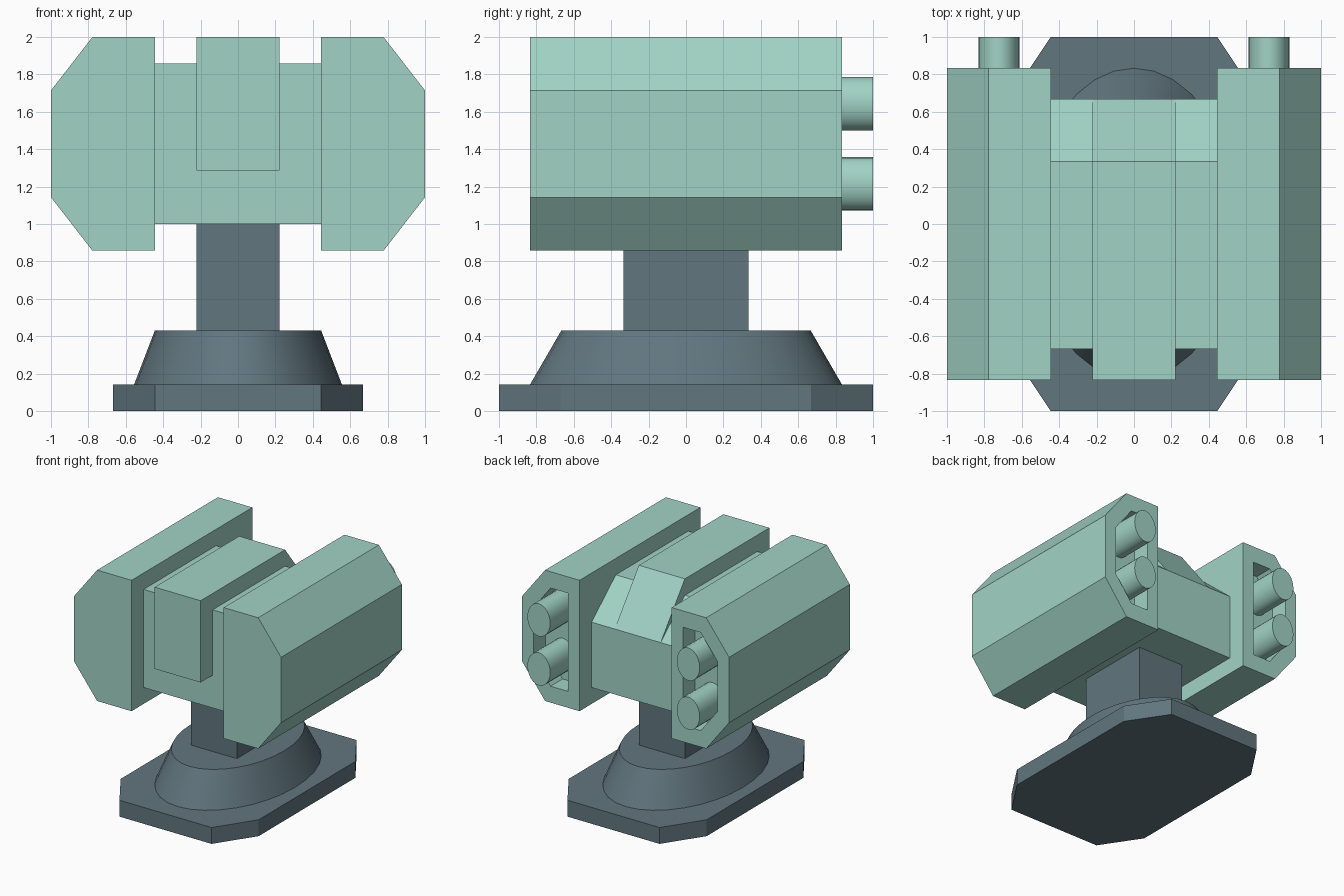
import bpy, bmesh, math

if "Cube" in bpy.data.objects:
    bpy.data.objects.remove(bpy.data.objects["Cube"])


def material(name, rgb):
    m = bpy.data.materials.new(name)
    m.diffuse_color = (*rgb, 1)
    m.use_nodes = True
    m.node_tree.nodes["Principled BSDF"].inputs["Base Color"].default_value = m.diffuse_color
    return m


TEAL = material("teal_paint", (0.36, 0.65, 0.56))
SLATE = material("slate_paint", (0.12, 0.18, 0.21))


def loft(name, rings, mat, smooth=False, mirror=False):
    """Skin a stack of equal-length rings and cap both ends."""
    bm = bmesh.new()
    loops = [[bm.verts.new(p) for p in ring] for ring in rings]
    n = len(loops[0])
    for a, b in zip(loops, loops[1:]):
        for i in range(n):
            j = (i + 1) % n
            bm.faces.new((a[i], a[j], b[j], b[i]))
    bm.faces.new(loops[0][::-1])
    bm.faces.new(loops[-1])
    bmesh.ops.recalc_face_normals(bm, faces=bm.faces)
    me = bpy.data.meshes.new(name)
    bm.to_mesh(me)
    bm.free()
    me.materials.append(mat)
    ob = bpy.data.objects.new(name, me)
    bpy.context.collection.objects.link(ob)
    if mirror:
        ob.modifiers.new("mirror", 'MIRROR').use_mirror_merge = False
    if smooth:
        bpy.ops.object.select_all(action='DESELECT')
        ob.select_set(True)
        bpy.context.view_layer.objects.active = ob
        bpy.ops.object.shade_smooth_by_angle(angle=math.radians(30))
    return ob


def ellipse(a, b, n):
    return [(a * math.cos(2 * math.pi * i / n), b * math.sin(2 * math.pi * i / n))
            for i in range(n)]


def at_z(outline, z):
    return [(x, y, z) for x, y in outline]


def at_y(outline, y, cx=0, cz=0):
    return [(x + cx, y, z + cz) for x, z in outline]


def at_x(outline, x):
    return [(x, y, z) for y, z in outline]


# Base: octagonal plate, elliptical skirt, square column
plate = [(0.667, -0.667), (0.667, 0.667), (0.445, 1), (-0.445, 1),
         (-0.667, 0.667), (-0.667, -0.667), (-0.445, -1), (0.445, -1)]
loft("base_plate", [at_z(plate, 0), at_z(plate, 0.143)], SLATE)
loft("base_skirt", [at_z(ellipse(0.555, 0.833, 32), 0.143),
                    at_z(ellipse(0.445, 0.667, 32), 0.43)], SLATE, smooth=True)
post = [(-0.222, -0.333), (0.222, -0.333), (0.222, 0.333), (-0.222, 0.333)]
loft("column", [at_z(post, 0.43), at_z(post, 1.0)], SLATE)

# Central body and raised spine, both sloping down at the back
body = [(-0.667, 1.0), (0.667, 1.0), (0.667, 1.571), (0.333, 1.857), (-0.667, 1.857)]
loft("central_body", [at_x(body, -0.445), at_x(body, 0.445)], TEAL)
spine = [(-0.833, 1.286), (0.667, 1.286), (0.667, 1.571), (0.333, 2.0), (-0.833, 2.0)]
loft("spine", [at_x(spine, -0.222), at_x(spine, 0.222)], TEAL)

# Side pods with a recess in the back end
pod = [(0.445, 0.857), (0.778, 0.857), (1, 1.143), (1, 1.714), (0.778, 2), (0.445, 2)]
recess = [(0.555, 1.0), (0.725, 1.0), (0.89, 1.214), (0.89, 1.643), (0.725, 1.857), (0.555, 1.857)]
loft("side_pod", [at_y(pod, -0.833), at_y(pod, 0.833),
                  at_y(recess, 0.833), at_y(recess, 0.667)], TEAL, mirror=True)

# Pair of barrels in each pod
for name, z in (("upper_barrel", 1.643), ("lower_barrel", 1.214)):
    oval = ellipse(0.11, 0.143, 24)
    loft(name, [at_y(oval, 0.667, 0.722, z), at_y(oval, 1.0, 0.722, z)],
         TEAL, smooth=True, mirror=True)
